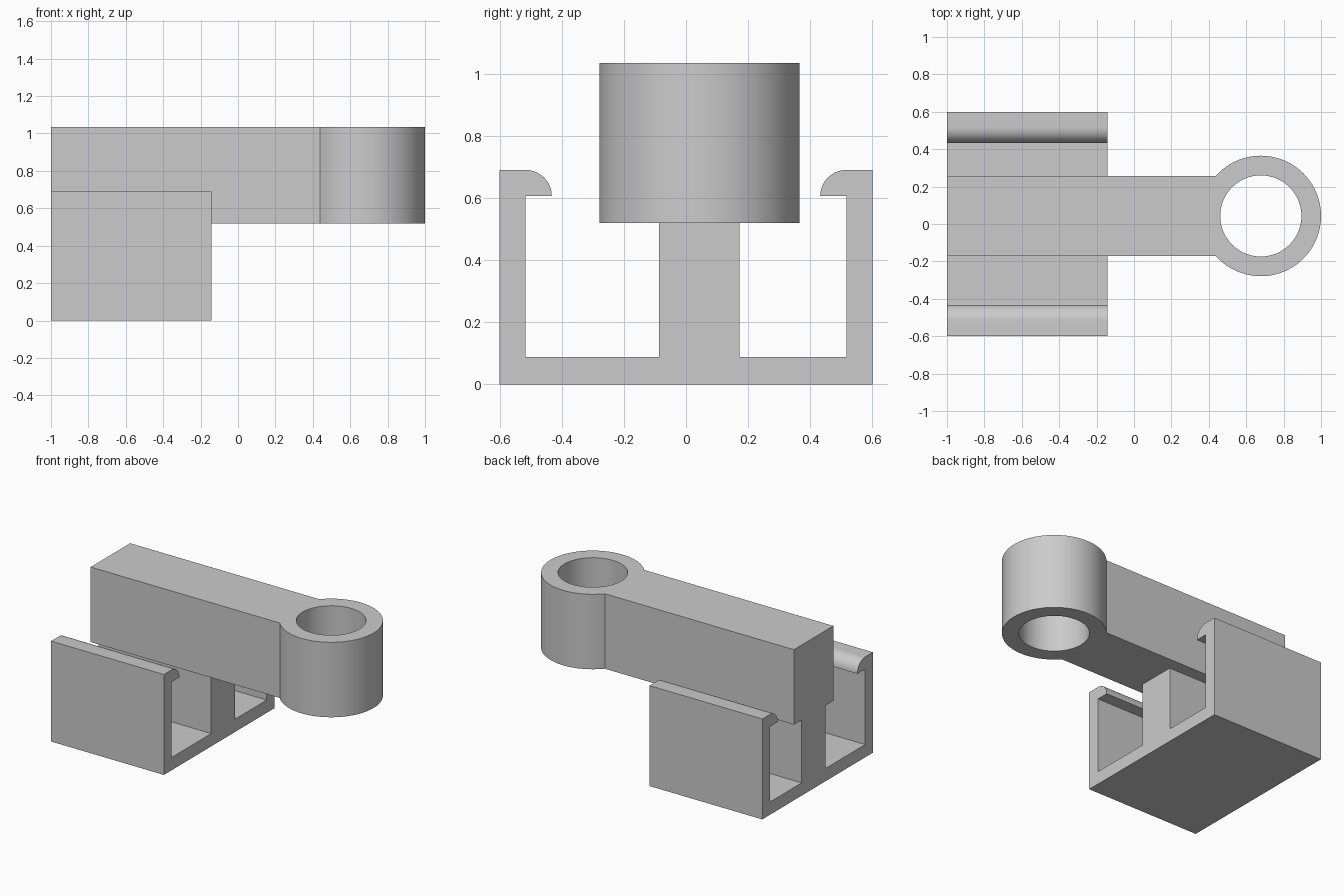
import bpy
import bmesh
from math import asin, cos, sin, pi, radians
from mathutils import Vector

if "Cube" in bpy.data.objects:
    bpy.data.objects.remove(bpy.data.objects["Cube"], do_unlink=True)

grey = bpy.data.materials.new("plain grey")
grey.use_nodes = True
grey.diffuse_color = (0.6, 0.6, 0.6, 1)
grey.node_tree.nodes["Principled BSDF"].inputs["Base Color"].default_value = (0.6, 0.6, 0.6, 1)


def arc(cx, cy, r, start, end, steps):
    """Points along a circular arc."""
    angles = [start + (end - start) * i / steps for i in range(steps + 1)]
    return [(cx + r * cos(a), cy + r * sin(a)) for a in angles]


def prism(name, points, extrusion):
    """Extrude a closed outline of 3D points into a solid."""
    bm = bmesh.new()
    face = bm.faces.new([bm.verts.new(p) for p in points])
    result = bmesh.ops.extrude_face_region(bm, geom=[face])
    moved = [v for v in result["geom"] if isinstance(v, bmesh.types.BMVert)]
    bmesh.ops.translate(bm, verts=moved, vec=Vector(extrusion))
    bmesh.ops.recalc_face_normals(bm, faces=bm.faces)
    mesh = bpy.data.meshes.new(name)
    bm.to_mesh(mesh)
    bm.free()
    mesh.materials.append(grey)
    obj = bpy.data.objects.new(name, mesh)
    bpy.context.collection.objects.link(obj)
    return obj


def combine(target, other, operation):
    """Apply a boolean and discard the second solid."""
    mod = target.modifiers.new(operation.lower(), "BOOLEAN")
    mod.operation = operation
    mod.solver = "EXACT"
    mod.object = other
    bpy.context.view_layer.objects.active = target
    bpy.ops.object.modifier_apply(modifier=mod.name)
    bpy.data.objects.remove(other, do_unlink=True)


BACK, CLIP_END = -1.0, -0.143
MID = 0.043                       # centre line of post, arm and ring
ARM_Z, TOP_Z = 0.52, 1.035
HALF_POST, HALF_ARM = 0.13, 0.214
RING_X, RING_R, BORE_R = 0.678, 0.322, 0.217
HALF_W, WALL, FLOOR = 0.6, 0.084, 0.088
LIP_Z, LIP_R = 0.606, 0.084

# Clip channel: floor, two hooked walls and a post, as one section
inner = HALF_W - WALL
hook = [(HALF_W, 0), (HALF_W, LIP_Z + LIP_R)]
hook += arc(inner, LIP_Z, LIP_R, pi / 2, pi, 16)
hook += [(inner, LIP_Z), (inner, FLOOR)]
post = [(MID + HALF_POST, FLOOR), (MID + HALF_POST, ARM_Z),
        (MID - HALF_POST, ARM_Z), (MID - HALF_POST, FLOOR)]
section = hook + post + [(-y, z) for y, z in reversed(hook)]
bracket = prism("clip_bracket", [(BACK, y, z) for y, z in section],
                (CLIP_END - BACK, 0, 0))

# Arm running into a round end
spread = pi - asin(HALF_ARM / RING_R)
outline = [(BACK, MID - HALF_ARM)]
outline += arc(RING_X, MID, RING_R, -spread, spread, 80)
outline += [(BACK, MID + HALF_ARM)]
arm = prism("arm", [(x, y, ARM_Z) for x, y in outline], (0, 0, TOP_Z - ARM_Z))

# Bore through the round end
circle = arc(RING_X, MID, BORE_R, 0, 2 * pi, 80)[:-1]
bore = prism("bore", [(x, y, ARM_Z - 0.1) for x, y in circle],
             (0, 0, TOP_Z - ARM_Z + 0.2))
combine(arm, bore, "DIFFERENCE")
combine(bracket, arm, "UNION")

bpy.ops.object.select_all(action="DESELECT")
bracket.select_set(True)
bpy.context.view_layer.objects.active = bracket
bpy.ops.object.shade_smooth_by_angle(angle=radians(30))
